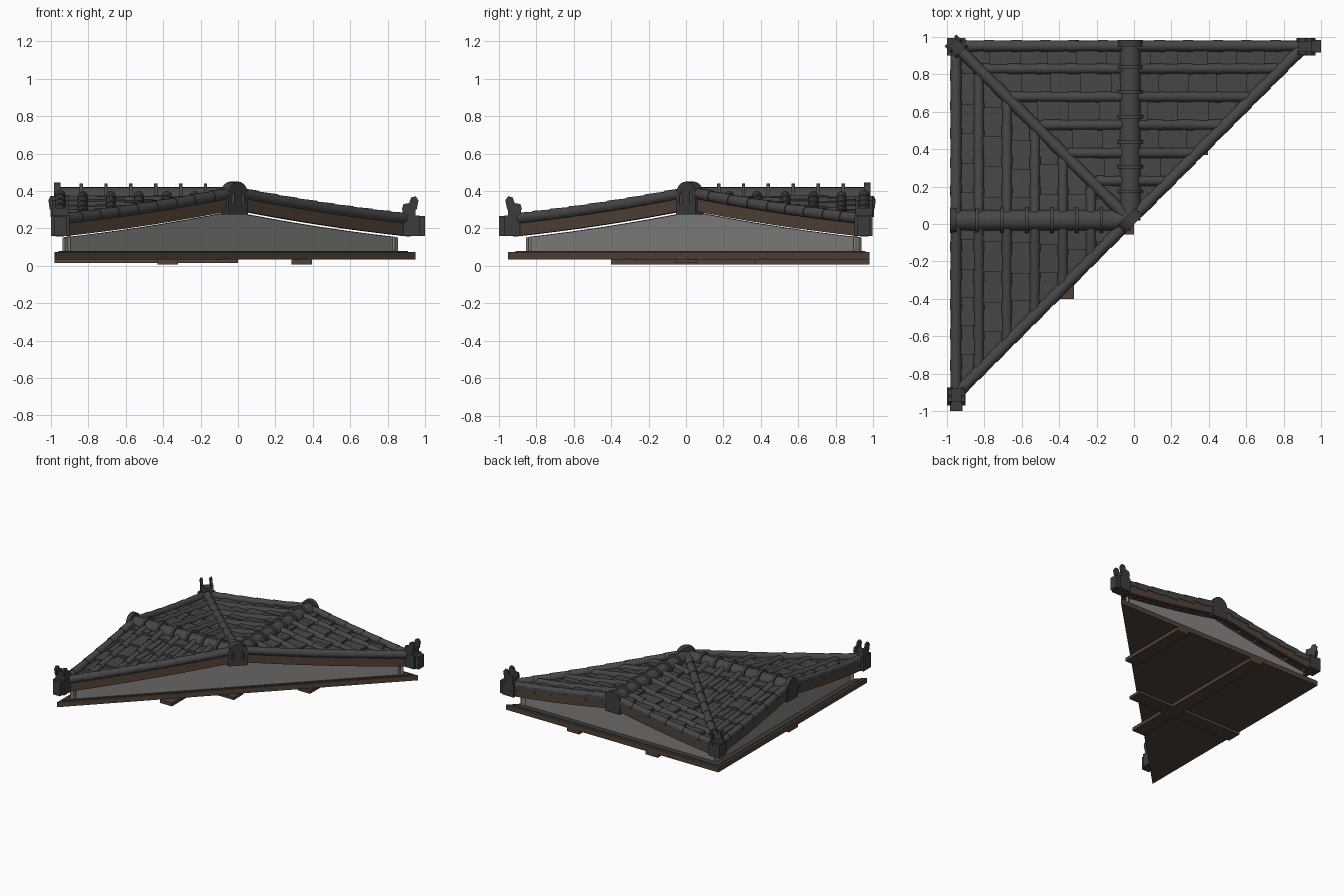
import bpy, bmesh, math, random
from mathutils import Vector as V

if "Cube" in bpy.data.objects:
    bpy.data.objects.remove(bpy.data.objects["Cube"])
random.seed(4)

def mat(name, c):
    m = bpy.data.materials.new(name)
    m.diffuse_color = (*c, 1)
    m.use_nodes = True
    m.node_tree.nodes["Principled BSDF"].inputs["Base Color"].default_value = m.diffuse_color
    return m
TILE = mat("dark tile grey", (0.062, 0.062, 0.063))
ORN = mat("ornament charcoal", (0.045, 0.046, 0.048))
WALL = mat("plaster grey", (0.235, 0.232, 0.222))
WOOD = mat("brown timber", (0.085, 0.055, 0.040))

C = V((-0.02, 0.02, 0))       # peak where the ridges meet
A = 0.96                      # half length of the roof
UP = V((0, 0, 1))
N, S, E, W = V((0, 1, 0)), V((0, -1, 0)), V((1, 0, 0)), V((-1, 0, 0))
SLOPES = [(N, E), (N, W), (W, N), (W, S)]   # ridge direction, downhill direction

def h(u):                     # slightly sagging roof height below the ridge
    return 0.375 - 0.2 * u + 0.05 * u * u

def loft(bm, rings):
    vs = [[bm.verts.new(p) for p in r] for r in rings]
    n = len(vs[0])
    for a, b in zip(vs, vs[1:]):
        for i in range(n):
            bm.faces.new((a[i], a[(i + 1) % n], b[(i + 1) % n], b[i]))
    bm.faces.new(vs[0][::-1])
    bm.faces.new(vs[-1])

def finish(bm, name, m, smooth=False):
    bmesh.ops.recalc_face_normals(bm, faces=bm.faces)
    me = bpy.data.meshes.new(name)
    bm.to_mesh(me)
    bm.free()
    me.materials.append(m)
    ob = bpy.data.objects.new(name, me)
    bpy.context.collection.objects.link(ob)
    if smooth:
        bpy.context.view_layer.objects.active = ob
        ob.select_set(True)
        bpy.ops.object.shade_smooth_by_angle(angle=math.radians(50))
        ob.select_set(False)
    return ob

def box(bm, x0, x1, y0, y1, z0, z1):
    loft(bm, [[V((x0, y0, z)), V((x1, y0, z)), V((x1, y1, z)), V((x0, y1, z))] for z in (z0, z1)])

def tube(bm, p, q, r0, r1, n=10):
    d = (q - p).normalized()
    side = d.cross(UP).normalized()
    top = side.cross(d)
    loft(bm, [[c + side * r * math.cos(t) + top * r * math.sin(t)
               for t in (2 * math.pi * i / n for i in range(n))] for c, r in ((p, r0), (q, r1))])

def tile_run(bm, point, u0, u1, step, r):
    # overlapping round tiles, each wider at its lower end
    u = u0
    while u < u1 - 0.01:
        e = min(u + step * random.uniform(0.93, 1.07), u1)
        tube(bm, point(u), point(e), r * 0.86, r)
        u = e

def arch(bm, o, d, depth, w, z0, z1, n=12):
    # round-topped block extruded along d
    s = d.cross(UP).normalized()
    prof = [(-w, z0), (w, z0)] + [(w * math.cos(math.pi * i / n), z1 - w + w * math.sin(math.pi * i / n))
                                  for i in range(n + 1)]
    loft(bm, [[o + d * t + s * x + UP * z for x, z in prof] for t in (0, depth)])

# Tiled slopes: flat pan tiles and round cover tiles, trimmed on the diagonal
for k, (d, s) in enumerate(SLOPES):
    P = lambda u, v, z: C + d * v + s * u + UP * (h(u) + z)
    pans, covers = bmesh.new(), bmesh.new()
    pitch, step = 0.15, 0.155
    for i in range(7):
        v1 = A - i * pitch
        v0 = max(v1 - pitch, 0)
        u = -0.02 + random.uniform(-0.04, 0.02)
        while u < min(v1, A):
            a, e = max(u, 0), min(u + step * random.uniform(0.93, 1.07), A)
            for va, vb in ((v0, (v0 + v1) / 2), ((v0 + v1) / 2, v1)):
                j = random.uniform(-0.004, 0.004)
                loft(pans, [[P(x, va, z + j - 0.028), P(x, vb, z + j - 0.028), P(x, vb, z + j), P(x, va, z + j)]
                            for x, z in ((a, 0), (e + 0.008, 0.02))])
            u = e if e > u + 0.01 else A
        if i:
            tile_run(covers, lambda u: P(u, v1, 0.006), 0.02, min(v1 + 0.03, A), step, 0.03)
    for bm in (pans, covers):
        bmesh.ops.bisect_plane(bm, geom=bm.verts[:] + bm.edges[:] + bm.faces[:], dist=1e-5,
                               plane_co=C, plane_no=s - d, clear_outer=True)
    finish(pans, f"pan_tiles_{k}", TILE)
    finish(covers, f"cover_tiles_{k}", TILE, True)

# Tile runs on the valley, the long diagonal edge and the gable edges
edges = bmesh.new()
for d in (N + W, N + E, S + W):
    tile_run(edges, lambda u: C + d * u + UP * (h(u) + 0.018), 0.02, 0.94, 0.1, 0.034)
for d, s in SLOPES:
    tile_run(edges, lambda u: C + d * (A - 0.028) + s * u + UP * (h(u) + 0.012), 0.02, 0.94, 0.155, 0.032)
finish(edges, "edge_tiles", TILE, True)

# Bargeboards and gable walls, following the roof curve
US = [i * 0.12 for i in range(9)]
boards, walls = bmesh.new(), bmesh.new()
def board(o, s, thick, end):
    us = [u * end / 0.96 for u in US]
    loft(boards, [[o + s * u + t + UP * (h(u) + z)
                   for t, z in ((V(), -0.075), (thick, -0.075), (thick, -0.008), (V(), -0.008))] for u in us])
def wall(o, s, thick, lo, end):
    us = [-end[0] * u / 0.96 for u in US[:0:-1]] + [end[1] * u / 0.96 for u in US]
    loft(walls, [[o + s * u + t + UP * z for t, z in
                  ((V(), lo), (thick, lo), (thick, h(abs(u)) - 0.085), (V(), h(abs(u)) - 0.085))] for u in us])
inw = (N + W).normalized()
for s in (N + E, S + W):
    board(C - inw * 0.018, s, inw * 0.03, 0.93)
wall(C + inw * 0.02, N + E, inw * 0.02, 0.075, (0.89, 0.89))
for d, s in SLOPES:
    board(C + d * (A - 0.035), s, d * 0.03, 0.93)
for d, s in ((N, E), (W, S)):
    wall(C + d * (A - 0.085), s, d * 0.02, 0.075, (0.88, 0.86))
finish(boards, "bargeboards", WOOD)
finish(walls, "gable_walls", WALL)

# Ridges with raised bands, and round-topped end plates
ridge, ends = bmesh.new(), bmesh.new()
for d in (N, W):
    arch(ridge, C, d, A, 0.055, 0.33, 0.42)
    for i in range(7):
        arch(ridge, C + d * (0.145 + i * 0.133), d, 0.018, 0.068, 0.34, 0.44)
    arch(ends, C + d * (A - 0.03), d, 0.035, 0.068, 0.27, 0.445)
arch(ends, C - inw * 0.03, inw, 0.06, 0.075, 0.275, 0.45)
finish(ridge, "ridge_tiles", TILE, True)
finish(ends, "ridge_end_plates", ORN, True)

# Corner ornaments: block, saddle and two curled horns
corner = bmesh.new()
for x, y, d in ((-0.95, 0.95, (N + W).normalized()), (0.92, 0.95, E), (-0.95, -0.92, S)):
    o = V((x, y, 0))
    box(corner, x - 0.05, x + 0.05, y - 0.05, y + 0.045, 0.16, 0.27)
    s = d.cross(UP)
    if d in (E, S):
        loft(corner, [[o + d * t + s * a + UP * z for a, z in
                       ((-0.033, 0.16), (0.033, 0.16), (0.033, 0.265), (-0.033, 0.265))] for t in (0, 0.08)])
    loft(corner, [[o + d * t + s * a + UP * z for a, z in
                   ((-0.045, 0.26), (0.045, 0.26), (0.045, 0.31), (-0.045, 0.31))] for t in (-0.04, 0.03)])
    horn = [(-0.045, 0.3), (0.035, 0.3), (0.045, 0.35), (0.03, 0.372), (0.005, 0.365), (-0.005, 0.335), (-0.035, 0.33)]
    for a in (-0.045, 0.027):
        loft(corner, [[o + d * t + s * b + UP * z for t, z in horn] for b in (a, a + 0.018)])
finish(corner, "corner_ornaments", ORN)

# Triangular base plate with a dark sill on top
def tri(name, m, g, z0, z1):
    bm = bmesh.new()
    pts = [(-0.98 + g, 0.98 - g), (0.95 - 2 * g, 0.98 - g), (-0.98 + g, -0.95 + 2 * g)]
    loft(bm, [[V((x, y, z)) for x, y in pts] for z in (z0, z1)])
    finish(bm, name, m)
tri("base_plate", WOOD, 0, 0.035, 0.075)
tri("base_sill", ORN, 0.02, 0.074, 0.08)

# Beams under the base
beams = bmesh.new()
box(beams, 0.285, 0.395, 0.37, 0.98, 0.008, 0.036)
box(beams, -0.43, -0.32, -0.4, 0.98, 0.008, 0.036)
box(beams, -0.98, 0.0, -0.055, 0.065, 0.014, 0.036)
finish(beams, "floor_beams", WOOD)
